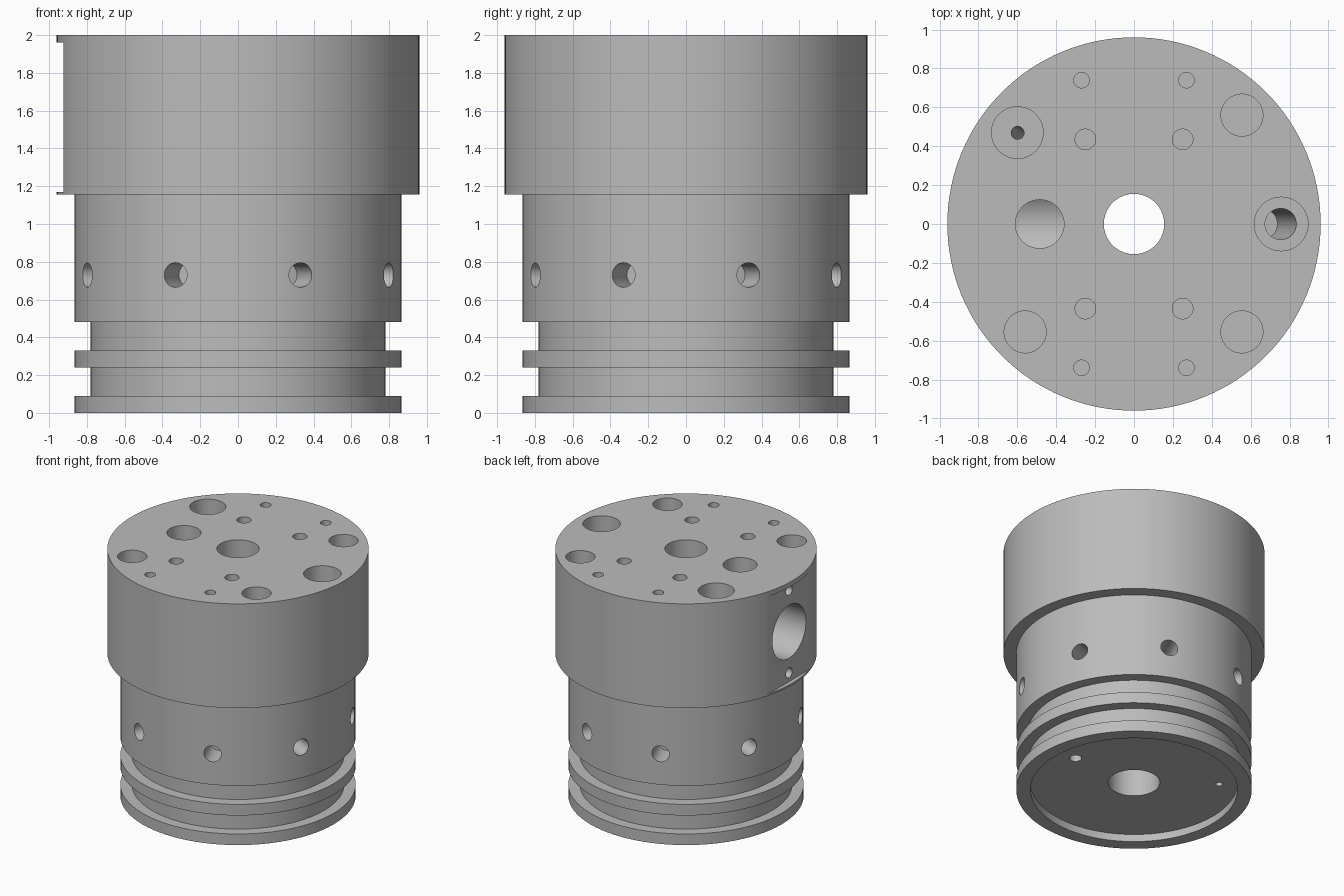
import bpy, bmesh, math
from mathutils import Vector

if "Cube" in bpy.data.objects:
    bpy.data.objects.remove(bpy.data.objects["Cube"], do_unlink=True)

metal = bpy.data.materials.new("plain grey metal")
metal.use_nodes = True
GREY = (0.5, 0.5, 0.5, 1)
metal.diffuse_color = GREY
metal.node_tree.nodes["Principled BSDF"].inputs["Base Color"].default_value = GREY


def add_object(name, bm):
    bmesh.ops.recalc_face_normals(bm, faces=bm.faces)
    mesh = bpy.data.meshes.new(name)
    bm.to_mesh(mesh)
    bm.free()
    obj = bpy.data.objects.new(name, mesh)
    bpy.context.collection.objects.link(obj)
    mesh.materials.append(metal)
    return obj


def lathe(name, profile, sides=128):
    """Revolve a closed (radius, height) section around z."""
    bm = bmesh.new()
    rings = []
    for i in range(sides):
        a = math.tau * i / sides
        rings.append([bm.verts.new((r * math.cos(a), r * math.sin(a), z)) for r, z in profile])
    n = len(profile)
    for i in range(sides):
        here, there = rings[i], rings[(i + 1) % sides]
        for j in range(n):
            k = (j + 1) % n
            bm.faces.new((here[j], there[j], there[k], here[k]))
    return add_object(name, bm)


def cut(target, cutter):
    mod = target.modifiers.new("cut", "BOOLEAN")
    mod.operation = "DIFFERENCE"
    mod.solver = "EXACT"
    mod.object = cutter
    cutter.hide_render = True
    bpy.context.view_layer.objects.active = target
    bpy.ops.object.modifier_apply(modifier=mod.name)
    bpy.data.objects.remove(cutter, do_unlink=True)


def drill(target, start, end, radius, sides=40):
    """Cut a round hole between two points."""
    start, end = Vector(start), Vector(end)
    axis = end - start
    bm = bmesh.new()
    bmesh.ops.create_cone(bm, cap_ends=True, segments=sides, radius1=radius,
                          radius2=radius, depth=axis.length)
    turn = axis.to_track_quat("Z", "Y").to_matrix().to_4x4()
    bmesh.ops.transform(bm, matrix=turn, verts=bm.verts)
    bmesh.ops.translate(bm, vec=(start + end) / 2, verts=bm.verts)
    cut(target, add_object("drill_cutter", bm))


# Stepped body with ring grooves, recessed underside and stepped centre bore
TOP, HEAD, GROOVE, BARREL, BORE, RECESS = 2.0, 0.96, 0.78, 0.865, 0.155, 0.06
body = lathe("stepped_manifold_body", [
    (0.76, 0), (BARREL, 0), (BARREL, 0.09), (GROOVE, 0.09), (GROOVE, 0.24),
    (BARREL, 0.24), (BARREL, 0.33), (GROOVE, 0.33), (GROOVE, 0.48),
    (BARREL, 0.48), (BARREL, 1.155), (HEAD, 1.155), (HEAD, TOP), (BORE, TOP),
    (BORE, 0.6), (0.19, 0.6), (0.19, RECESS), (0.76, RECESS)])

# Flat seat milled into the right side of the head
FLAT, SEAT_LOW, SEAT_HIGH = -0.925, 1.17, 1.96
bm = bmesh.new()
bmesh.ops.create_cube(bm, size=1)
bmesh.ops.scale(bm, vec=(0.2, 1, SEAT_HIGH - SEAT_LOW), verts=bm.verts)
bmesh.ops.translate(bm, vec=(FLAT - 0.1, 0, (SEAT_LOW + SEAT_HIGH) / 2), verts=bm.verts)
cut(body, add_object("seat_cutter", bm))

# Side port with a screw hole above and below
PORT_Z = 1.575
drill(body, (-1.1, 0, PORT_Z), (-0.3, 0, PORT_Z), 0.215, 64)
for dz in (-0.335, 0.335):
    drill(body, (-1.1, 0, PORT_Z + dz), (-0.75, 0, PORT_Z + dz), 0.04)

# Vertical feed that opens into the side port
drill(body, (-0.485, 0, TOP + 0.1), (-0.485, 0, PORT_Z), 0.125, 48)

# Radial holes around the barrel
for i in range(8):
    a = math.radians(22.5 + 45 * i)
    out = Vector((math.cos(a), math.sin(a), 0))
    up = Vector((0, 0, 0.73))
    drill(body, out * 1.0 + up, out * 0.66 + up, 0.065)

# Screw holes in the top, mirrored in both directions
for sx in (-1, 1):
    for sy in (-1, 1):
        for x, y, radius in ((0.25, 0.435, 0.053), (0.27, 0.74, 0.04)):
            drill(body, (sx * x, sy * y, TOP + 0.1), (sx * x, sy * y, TOP - 0.3), radius)

# Three plain large holes in the top
for x, y in ((0.555, 0.56), (0.555, -0.555), (-0.56, -0.555)):
    drill(body, (x, y, TOP + 0.1), (x, y, TOP - 0.35), 0.108, 48)

# Two counterbores, each with a slanted passage and an outlet below
for x, y, bore, inner, shift, outlet, reach in (
        (0.757, 0, 0.138, 0.08, 0.87, 0.045, 0.56),
        (-0.6, 0.47, 0.133, 0.033, 0.9, 0.025, 0.625)):
    floor = TOP - 0.25
    drill(body, (x, y, TOP + 0.1), (x, y, floor), bore, 48)
    drill(body, (x, y, floor + 0.02), (x * shift, y * shift, 0.95), inner)
    foot = Vector((x, y, 0)).normalized() * reach
    drill(body, (foot.x, foot.y, -0.1), (foot.x, foot.y, 0.55), outlet, 24)

# Smooth the round walls and keep the machined edges sharp
bpy.ops.object.select_all(action="DESELECT")
body.select_set(True)
bpy.context.view_layer.objects.active = body
bpy.ops.object.shade_smooth_by_angle(angle=math.radians(30))
